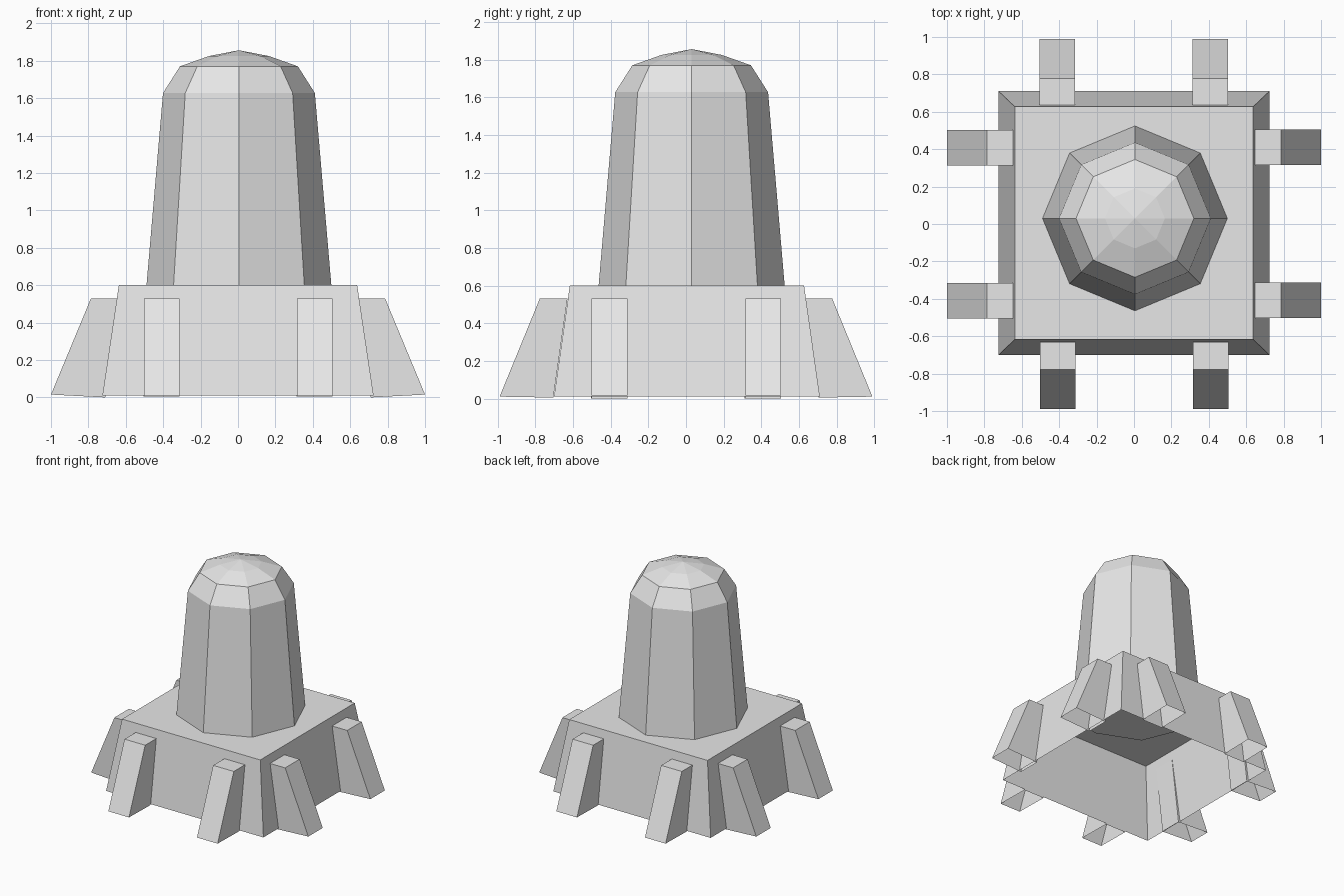
import bpy, bmesh, math

cube = bpy.data.objects.get("Cube")
if cube:
    bpy.data.objects.remove(cube, do_unlink=True)

# Single plain grey material
grey = bpy.data.materials.new("light_grey")
grey.use_nodes = True
grey.diffuse_color = (0.8, 0.8, 0.8, 1)
grey.node_tree.nodes["Principled BSDF"].inputs["Base Color"].default_value = (0.8, 0.8, 0.8, 1)


def make_object(name, bm):
    bmesh.ops.recalc_face_normals(bm, faces=bm.faces)
    mesh = bpy.data.meshes.new(name)
    bm.to_mesh(mesh)
    bm.free()
    mesh.materials.append(grey)
    obj = bpy.data.objects.new(name, mesh)
    bpy.context.collection.objects.link(obj)
    return obj


def bridge(bm, lower, upper):
    n = len(lower)
    for i in range(n):
        j = (i + 1) % n
        bm.faces.new((lower[i], lower[j], upper[j], upper[i]))


# Sloping base, hollow and open underneath
def rectangle(bm, hx, hy, z):
    return [bm.verts.new((sx * hx, sy * hy + 0.005, z))
            for sx, sy in ((-1, -1), (1, -1), (1, 1), (-1, 1))]


bm = bmesh.new()
rim = rectangle(bm, 0.725, 0.706, 0.01)
deck = rectangle(bm, 0.637, 0.622, 0.6)
bridge(bm, rim, deck)
bm.faces.new(deck)
make_object("base", bm)

# Eight-sided tapering tower with a shallow faceted dome
bm = bmesh.new()
rings = []
for radius, z in ((0.495, 0.59), (0.406, 1.627), (0.315, 1.77), (0.16, 1.825)):
    rings.append([bm.verts.new((0.005 + radius * math.cos(k * math.pi / 4),
                                0.03 + radius * math.sin(k * math.pi / 4), z))
                  for k in range(8)])
for lower, upper in zip(rings, rings[1:]):
    bridge(bm, lower, upper)
bm.faces.new(rings[0])
apex = bm.verts.new((0.005, 0.03, 1.856))
for k in range(8):
    bm.faces.new((rings[-1][k], rings[-1][(k + 1) % 8], apex))
make_object("tower", bm)


# Wedge buttresses, open underneath: profile of (distance outward, height)
def buttress(name, profile, start, turn):
    bm = bmesh.new()
    sides = [[bm.verts.new((across, -out, z)) for out, z in profile]
             for across in (start, start + 0.19)]
    for a, b in ((0, 1), (1, 2), (2, 3)):
        bm.faces.new((sides[0][a], sides[0][b], sides[1][b], sides[1][a]))
    for side in sides:
        bm.faces.new(side)
    obj = make_object(name, bm)
    obj.rotation_euler.z = turn


end_profile = ((0.705, 0.005), (0.63, 0.53), (0.777, 0.53), (0.99, 0.01))
side_profile = ((0.71, 0.0), (0.645, 0.53), (0.786, 0.53), (1.0, 0.015))
for n, where in enumerate(("front", "left", "back", "right")):
    profile = side_profile if n % 2 else end_profile
    for label, start in (("a", -0.502), ("b", 0.315)):
        buttress(f"{where}_buttress_{label}", profile, start, n * math.pi / 2)
